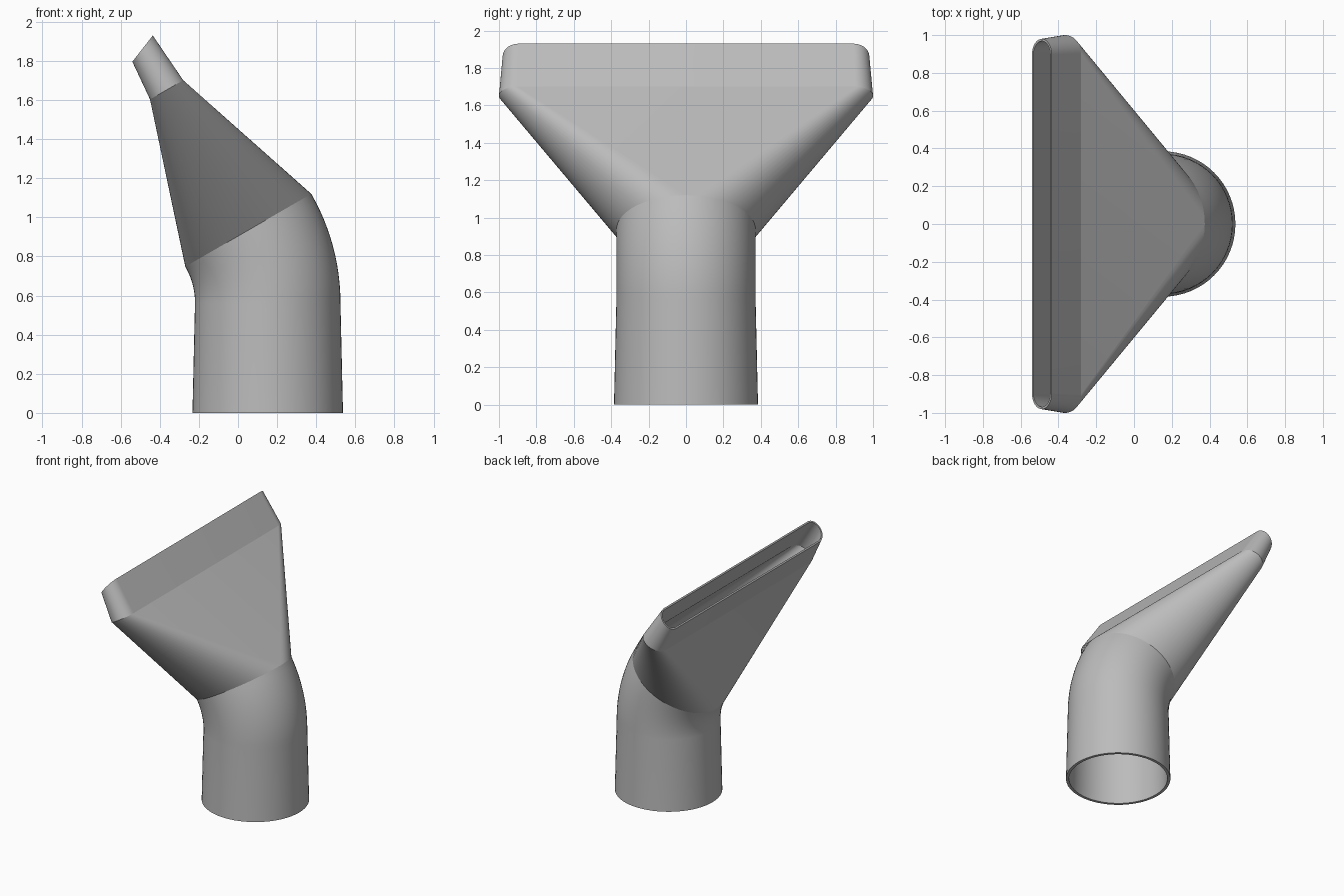
import bpy
import bmesh
from math import sin, cos, pi, radians

if "Cube" in bpy.data.objects:
    bpy.data.objects.remove(bpy.data.objects["Cube"], do_unlink=True)

SEGMENTS = 32  # per half ring
TILT = radians(30)

grey = bpy.data.materials.new("plain grey")
grey.use_nodes = True
grey.diffuse_color = (0.5, 0.5, 0.5, 1)
grey.node_tree.nodes["Principled BSDF"].inputs["Base Color"].default_value = (0.5, 0.5, 0.5, 1)


def ring(x, z, tilt, radius, half_length=0.0, wall=0.0):
    """Circle, or a slot stretched along y, in a plane tilted about y."""
    points = []
    r = radius - wall
    for side, start in ((1, -pi / 2), (-1, pi / 2)):
        for i in range(SEGMENTS + 1):
            a = start + pi * i / SEGMENTS
            u = r * sin(a)
            points.append((x + u * cos(tilt), side * half_length + r * cos(a), z + u * sin(tilt)))
    return points


def loft(name, strips):
    """Skin each strip of rings, then shade smooth with sharp rims."""
    bm = bmesh.new()
    for strip in strips:
        rows = [[bm.verts.new(p) for p in points] for points in strip]
        for low, high in zip(rows, rows[1:]):
            for i in range(len(low)):
                j = (i + 1) % len(low)
                bm.faces.new((low[i], high[i], high[j], low[j]))
    bmesh.ops.remove_doubles(bm, verts=bm.verts, dist=0.0001)
    mesh = bpy.data.meshes.new(name)
    bm.to_mesh(mesh)
    bm.free()
    mesh.materials.append(grey)
    obj = bpy.data.objects.new(name, mesh)
    bpy.context.collection.objects.link(obj)
    bpy.ops.object.select_all(action="DESELECT")
    obj.select_set(True)
    bpy.context.view_layer.objects.active = obj
    bpy.ops.object.shade_smooth_by_angle(angle=radians(35))


# Round tube: slightly tapered socket, then a bend
PIVOT_X, BEND_Z, BEND_R, TUBE_R = -0.59, 0.563, 0.742, 0.372


def tube_rings(wall):
    rings = [ring(PIVOT_X + BEND_R, 0, 0, 0.385, wall=wall)]
    steps = 12
    for i in range(steps + 1):
        t = TILT * i / steps
        rings.append(ring(PIVOT_X + BEND_R * cos(t), BEND_Z + BEND_R * sin(t), t, TUBE_R, wall=wall))
    return rings


outer, inner = tube_rings(0), tube_rings(0.022)
loft("bent_tube", [inner[::-1] + outer])


# Flare: round tube end to wide flat slot
def slot_base(wall):
    return ring(-0.365, 1.652, TILT, 0.098, 0.902, wall)


loft("flared_body", [[outer[-1], slot_base(0)], [slot_base(0.014), inner[-1]]])


# Slot lip: short mouth with an angled opening
def slot_mouth(wall):
    return ring(-0.488, 1.863, radians(52), 0.085, 0.895, wall)


loft("slot_lip", [[slot_base(0), slot_mouth(0), slot_mouth(0.012), slot_base(0.014)]])
